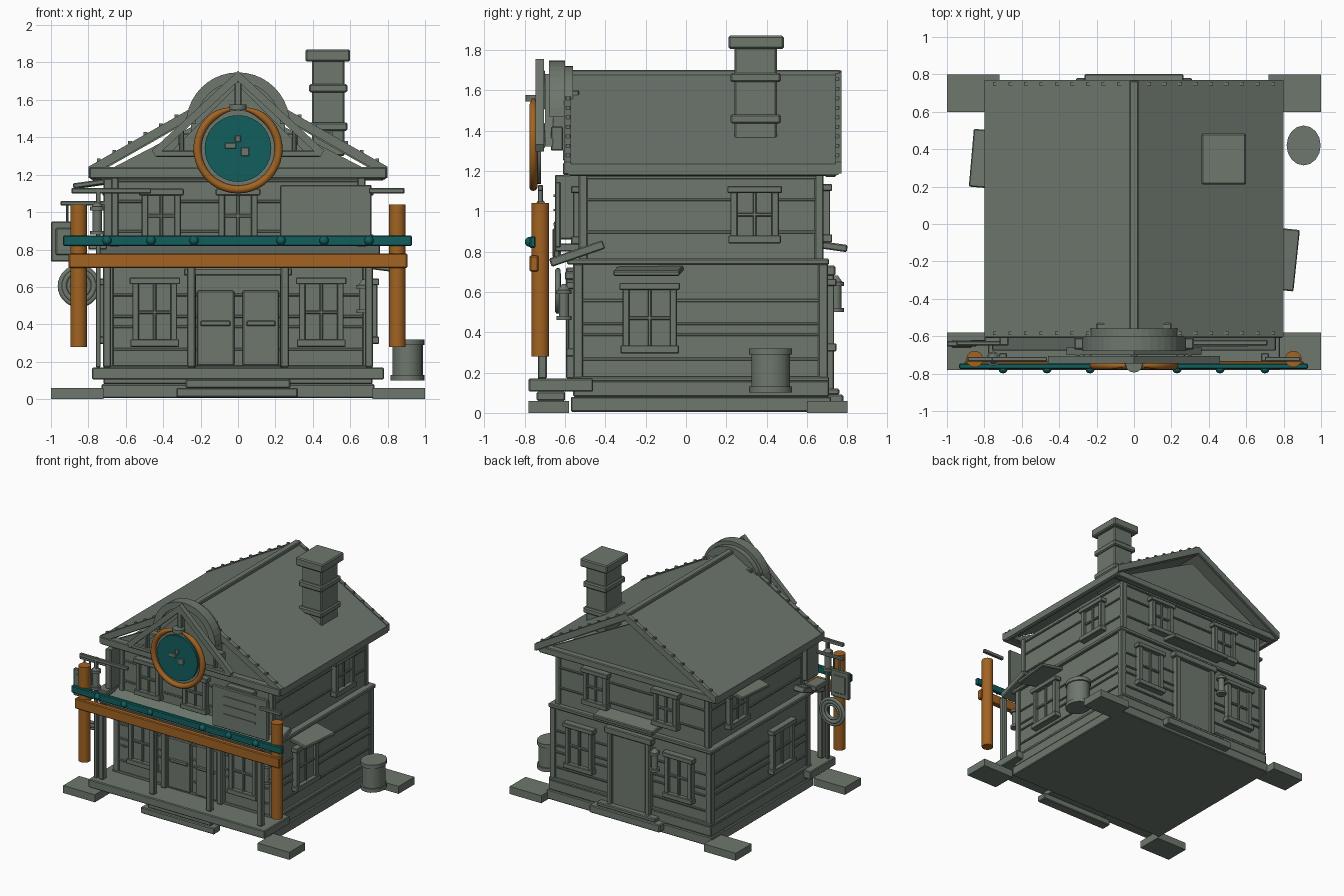
import bpy, bmesh, math
from mathutils import Matrix, Vector

if "Cube" in bpy.data.objects:
    bpy.data.objects.remove(bpy.data.objects["Cube"])

def material(name, col):
    m = bpy.data.materials.new(name)
    m.diffuse_color = (*col, 1)
    m.use_nodes = True
    m.node_tree.nodes["Principled BSDF"].inputs["Base Color"].default_value = m.diffuse_color
    return m

GREY = material("grey_green", (0.155, 0.185, 0.155))
WOOD = material("orange_brown", (0.36, 0.125, 0.016))
TEAL = material("teal", (0.006, 0.112, 0.112))

def finish(name, bm, mat, matrix=None, bevel=0, smooth=False):
    if matrix:
        bm.transform(matrix)
    bmesh.ops.recalc_face_normals(bm, faces=bm.faces)
    me = bpy.data.meshes.new(name)
    bm.to_mesh(me)
    bm.free()
    me.materials.append(mat)
    ob = bpy.data.objects.new(name, me)
    bpy.context.collection.objects.link(ob)
    if bevel:
        b = ob.modifiers.new("bevel", 'BEVEL')
        b.width, b.segments = bevel, 1
    if smooth:
        bpy.context.view_layer.objects.active = ob
        ob.select_set(True)
        bpy.ops.object.shade_smooth_by_angle(angle=math.radians(40))
        ob.select_set(False)
    return ob

def boxes(name, items, mat=GREY, matrix=None, bevel=0.006):
    """Each item is x0,x1,y0,y1,z0,z1"""
    bm = bmesh.new()
    for x0, x1, y0, y1, z0, z1 in items:
        m = Matrix.Translation(((x0+x1)/2, (y0+y1)/2, (z0+z1)/2)) @ Matrix.Diagonal((x1-x0, y1-y0, z1-z0, 1))
        bmesh.ops.create_cube(bm, size=1, matrix=m)
    return finish(name, bm, mat, matrix, bevel)

def cyl(name, c, r, depth, axis='Z', mat=GREY, n=20, r2=None, sc=(1, 1, 1), smooth=True):
    bm = bmesh.new()
    bmesh.ops.create_cone(bm, cap_ends=True, segments=n, radius1=r, radius2=r if r2 is None else r2, depth=depth)
    rot = Matrix.Rotation(math.pi/2, 4, 'X') if axis == 'Y' else Matrix.Identity(4)
    return finish(name, bm, mat, Matrix.Translation(c) @ Matrix.Diagonal((*sc, 1)) @ rot, smooth=smooth)

def prism(name, pts, y0, y1, mat=GREY, bevel=0):
    """Extrude an x,z profile along y"""
    bm = bmesh.new()
    f = bm.faces.new([bm.verts.new((x, y0, z)) for x, z in pts])
    g = bmesh.ops.extrude_face_region(bm, geom=[f])
    bmesh.ops.translate(bm, vec=(0, y1-y0, 0), verts=[v for v in g['geom'] if isinstance(v, bmesh.types.BMVert)])
    return finish(name, bm, mat, bevel=bevel)

def arc_tube(name, c, R, r, a0, a1, mat, n=40, taper=False):
    """Round bar bent in the x,z plane"""
    bm, rows = bmesh.new(), []
    for i in range(n+1):
        t = i/n
        a = a0+(a1-a0)*t
        rr = r*(min(1, 0.45+8*min(t, 1-t)) if taper else 1)
        d = Vector((math.cos(a), 0, math.sin(a)))
        rows.append([bm.verts.new(Vector(c)+d*(R+rr*math.cos(k*math.pi/5))+Vector((0, rr*math.sin(k*math.pi/5), 0))) for k in range(10)])
    for A, B in zip(rows, rows[1:]):
        for k in range(10):
            bm.faces.new((A[k], A[k-1], B[k-1], B[k]))
    bm.faces.new(rows[0])
    bm.faces.new(rows[-1])
    return finish(name, bm, mat, smooth=True)

def place(x, y, deg):
    return Matrix.Translation((x, y, 0)) @ Matrix.Rotation(math.radians(deg), 4, 'Z')

def window(name, x, y, deg, z0, z1, w=0.2):
    h, m = w/2, (z0+z1)/2
    boxes(name, [(-h, h, -.012, .01, z0, z1),
                 (-h-.02, -h+.015, -.035, .01, z0, z1), (h-.015, h+.02, -.035, .01, z0, z1),
                 (-h-.035, h+.035, -.045, .01, z1-.01, z1+.025), (-h-.03, h+.03, -.045, .01, z0-.025, z0+.015),
                 (-.009, .009, -.025, .01, z0, z1), (-h, h, -.025, .01, m-.009, m+.009)],
          matrix=place(x, y, deg), bevel=.004)

def lantern(name, x, y, z, s=1):
    """Small lantern, z is its bottom"""
    cyl(name+"_glass", (x, y, z+.075*s), .025*s, .11*s, n=12)
    for k, dz in enumerate((.01, .14)):
        cyl(f"{name}_plate_{k}", (x, y, z+dz*s), .038*s, .02*s, n=12)
    cyl(name+"_cap", (x, y, z+.165*s), .03*s, .03*s, n=12, r2=.008)

# Ground: foundation, corner pads, porch, steps
boxes("foundation", [(-.73, .73, -.57, .72, .005, .08), (-.72, .72, -.56, .71, .08, .16)])
boxes("corner_pads", [(a, b, c, d, 0, .06) for a, b in ((-1, -.72), (.72, 1)) for c, d in ((-.78, -.58), (.6, .8))], bevel=0)
boxes("porch_deck", [(-.78, .78, -.78, -.46, .105, .17)])
boxes("front_steps", [(-.33, .32, -.76, -.68, .01, .06), (-.28, .28, -.74, -.6, .06, .105)])
boxes("back_step", [(-.31, .31, .68, .78, .03, .09), (-.26, .26, .68, .76, .09, .12)])

# Walls with trim and plank strips
boxes("lower_walls", [(-.7, .7, -.545, .69, .08, .75)], bevel=0)
boxes("upper_walls", [(-.67, .67, -.52, .67, .75, 1.2)], bevel=0)
boxes("floor_trim", [(-.725, .725, -.59, .71, .735, .765), (-.72, .72, -.565, .71, .155, .18)])
boxes("wall_planks", [(-.71, .71, -.553, .7, z, z+.014) for z in (.26, .38, .435, .55)]
      + [(-.68, .68, -.528, .68, z, z+.014) for z in (.89, 1.05, 1.16)], bevel=.003)
boxes("corner_boards", [(s*.69-.025, s*.69+.025, y-.025, y+.025, .16, .74) for s in (-1, 1) for y in (-.535, .68)]
      + [(s*.66-.022, s*.66+.022, y-.022, y+.022, .76, 1.2) for s in (-1, 1) for y in (-.51, .66)])

# Roof, gables, ridge and edge nails
roof = [(-.8, 1.235), (0, 1.69), (.8, 1.235), (.8, 1.18), (0, 1.635), (-.8, 1.18)]
prism("roof", roof, -.585, .755)
boxes("ridge", [(-.025, .025, -.615, .765, 1.65, 1.70)])
for nm, y in (("front_gable", -.56), ("back_gable", .66)):
    prism(nm, [(-.76, 1.19), (.76, 1.19), (0, 1.585)], y, y+.03)
boxes("eave_beams", [(-.795, .795, -.61, -.54, 1.18, 1.24), (-.78, .78, .69, .745, 1.17, 1.225),
                     (-.79, -.76, -.58, .74, 1.175, 1.225), (.76, .79, -.58, .74, 1.175, 1.225)])
for nm, y0, y1 in (("front_barge", -.605, -.57), ("back_barge", .74, .77)):
    prism(nm, [(x, z+.008) for x, z in roof], y0, y1)
boxes("roof_nails", [(s*x-.01, s*x+.01, y-.009, y+.009, z-.005, z+.014)
                     for s in (-1, 1) for y in (-.585, .75) for i in range(9)
                     for x in (.08+i*.083,) for z in (1.695-x*.569,)], bevel=0)

# Chimney
boxes("chimney", [(.395, .57, .24, .45, 1.3, 1.82), (.38, .585, .22, .47, 1.435, 1.48),
                  (.38, .585, .22, .47, 1.64, 1.685), (.36, .6, .21, .485, 1.805, 1.87)], bevel=.008)

# Front ornament: arch, triangular truss, round sign
def half_disc(r, n=20):
    return [(r*math.cos(math.pi*i/n), 1.47+r*math.sin(math.pi*i/n)) for i in range(n+1)]
prism("arch_panel", half_disc(.25) + [(-.25, 1.3), (.25, 1.3)], -.66, -.56)
prism("arch_rim", half_disc(.277) + half_disc(.225)[::-1], -.68, -.6)
boxes("arch_base", [(-.32, .32, -.67, -.61, 1.3, 1.42), (-.2, .2, -.61, -.53, 1.25, 1.6)])
prism("truss_panel", [(-.36, 1.32), (.36, 1.32), (0, 1.68)], -.7, -.66)
for s, nm in ((-1, "left"), (1, "right")):
    prism(f"truss_{nm}_rafter", [(0, 1.755), (s*.46, 1.33), (s*.44, 1.295), (0, 1.70)], -.745, -.705)
    boxes(f"truss_{nm}_stud", [(s*.3-.012, s*.3+.012, -.735, -.7, 1.31, 1.44)])
boxes("truss_tie", [(-.44, .44, -.74, -.705, 1.295, 1.33), (-.02, .02, -.74, -.7, 1.5, 1.7)])
cyl("sign_back", (0, -.735, 1.34), .205, .03, 'Y', n=40)
cyl("sign_disc", (0, -.755, 1.34), .178, .025, 'Y', TEAL, 40)
boxes("sign_marks", [(-.015, .015, -.775, -.76, 1.375, 1.41), (-.07, -.01, -.775, -.76, 1.34, 1.37),
                     (.015, .06, -.775, -.76, 1.3, 1.345)], bevel=.003)
g = .2
arc_tube("sign_ring", (0, -.757, 1.338), .217, .021, math.pi/2+g, math.pi*2.5-g, WOOD, 56, True)
cyl("sign_hanger", (0, -.75, 1.56), .045, .03, n=12)

# Gateway: posts, beams, bolts
for s, nm in ((-1, "left"), (1, "right")):
    cyl(f"{nm}_gate_post", (s*.852, -.722, .66), .044, .76, mat=WOOD)
boxes("gate_beam", [(-.905, .905, -.775, -.732, .7, .78)], WOOD)
boxes("gate_rail", [(-.935, .93, -.775, -.745, .818, .875)], TEAL)
for i, x in enumerate((-.7, -.465, -.235, .23, .46, .7)):
    bm = bmesh.new()
    bmesh.ops.create_uvsphere(bm, u_segments=12, v_segments=8, radius=.025)
    finish(f"rail_bolt_{i}", bm, TEAL, Matrix.Translation((x, -.774, .848)), smooth=True)

# Porch posts and sloping porch roof
boxes("porch_posts", [(x-.022, x+.022, -.735, -.69, .17, .76) for x in (-.7, -.25, .25, .7)])
boxes("porch_roof", [(-.76, .76, -.14, .14, -.022, .022)],
      matrix=Matrix.Translation((0, -.54, .79)) @ Matrix.Rotation(math.radians(19), 4, 'X'))

# Doors
boxes("front_doors", [(-.22, -.02, -.575, -.54, .18, .58), (.025, .22, -.575, -.54, .18, .58),
                      (-.2, -.04, -.585, -.54, .39, .42), (.045, .2, -.585, -.54, .39, .42),
                      (-.27, -.225, -.595, -.54, .17, .72), (.225, .27, -.595, -.54, .17, .72),
                      (-.29, .29, -.6, -.54, .66, .7)])
boxes("back_door", [(-.15, .15, .68, .715, .1, .68), (-.19, -.15, .68, .735, .1, .72),
                    (.15, .19, .68, .735, .1, .72), (-.21, .21, .68, .74, .68, .73)])
boxes("back_canopy", [(-.265, .265, -.075, .075, -.018, .018)],
      matrix=Matrix.Translation((0, .725, .825)) @ Matrix.Rotation(math.radians(-8), 4, 'X'))

# Windows on every side
for s, nm in ((-1, "left"), (1, "right")):
    window(f"front_lower_{nm}_window", s*.445, -.55, 0, .305, .625)
    window(f"back_lower_{nm}_window", s*.44, .7, 180, .33, .64)
    window(f"back_upper_{nm}_window", s*.31, .68, 180, .87, 1.11, .17)
for i, x in enumerate((-.41, 0, .41)):
    window(f"front_upper_window_{i}", x, -.525, 0, .86, 1.1, .17)
window("right_lower_window", .71, -.18, 90, .32, .62, .23)
window("right_upper_window", .68, .34, 90, .865, 1.1)
window("left_lower_window", -.71, -.18, -90, .32, .62, .23)
window("left_upper_window", -.68, .34, -90, .865, 1.1)

# Side awnings, turned slightly
def awning(name, x, y, z, deg, tilt, w):
    m = Matrix.Translation((x, y, z)) @ Matrix.Rotation(math.radians(deg), 4, 'Z') @ Matrix.Rotation(math.radians(tilt), 4, 'Y')
    boxes(name, [(-.11, .11, -w, w, -.014, .014)], matrix=m)
awning("right_awning", .76, -.185, .705, -6, 7, .165)
awning("left_awning", -.76, .345, 1.155, -5, -8, .155)

# Notice board with raised lines
boxes("notice_board", [(.225, .715, -.65, -.62, .82, 1.145)])
boxes("notice_lines", [(.33, .61, -.656, -.64, z, z+.012) for z in (.93, 1.0, 1.07)], bevel=0)

# Left bracket: rods, hanging plate, lantern, rope coil
boxes("top_rods", [(-.89, -.465, -.735, -.71, 1.1, 1.128), (.7, .89, -.735, -.71, 1.1, 1.128),
                   (-.76, -.735, -.735, -.71, .17, 1.13)], bevel=.004)
boxes("bracket_arm", [(-.95, -.7, -.65, -.625, 1.035, 1.06), (-.92, -.905, -.645, -.63, .93, 1.04),
                      (-.87, -.855, -.645, -.63, .93, 1.04), (-.72, -.67, -.65, -.5, .86, 1.18),
                      (-.8, -.7, -.65, -.5, .8, .84)])
boxes("hanging_plate", [(-1.0, -.84, -.655, -.625, .735, .95), (-.975, -.865, -.662, -.62, .77, .915)])
lantern("porch_lantern", -.752, -.72, .88, 1)
for i, (r, t) in enumerate(((.1, .014), (.08, .016), (.055, .012))):
    arc_tube(f"rope_coil_{i}", (-.85, -.635, .605), r, t, 0, 2*math.pi, GREY, 28)
lantern("front_wall_lantern", .672, -.605, .46, 1)
lantern("back_wall_lantern", -.245, .745, .5, 1)

# Barrel with hoops beside the right wall
cyl("barrel", (.907, .42, .21), .082, .2, n=16, sc=(1, 1.17, 1))
for i, z in enumerate((.115, .305)):
    cyl(f"barrel_hoop_{i}", (.907, .42, z), .091, .03, n=16, sc=(1, 1.17, 1))
